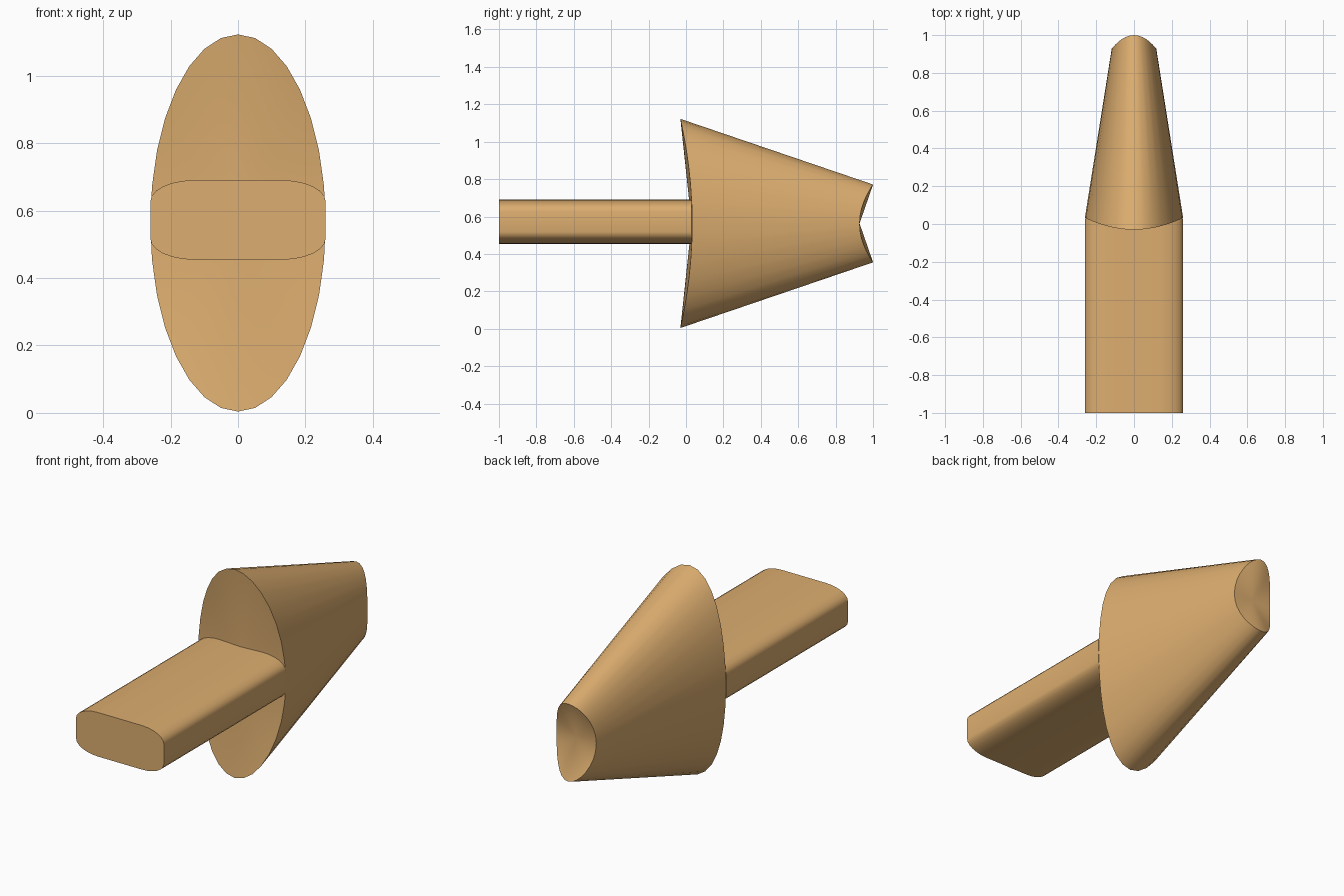
import bpy, bmesh
from math import sin, cos, pi, radians

if "Cube" in bpy.data.objects:
    bpy.data.objects.remove(bpy.data.objects["Cube"])

CZ = 0.563   # height of the central axis
SIDES = 32


def finish(name, bm, mat):
    bmesh.ops.recalc_face_normals(bm, faces=bm.faces[:])
    mesh = bpy.data.meshes.new(name)
    bm.to_mesh(mesh)
    bm.free()
    mesh.materials.append(mat)
    obj = bpy.data.objects.new(name, mesh)
    bpy.context.collection.objects.link(obj)
    bpy.ops.object.select_all(action='DESELECT')
    obj.select_set(True)
    bpy.context.view_layer.objects.active = obj
    bpy.ops.object.shade_smooth_by_angle(angle=radians(35))
    return obj


def bridge(bm, a, b):
    n = len(a)
    for i in range(n):
        j = (i + 1) % n
        bm.faces.new((a[i], a[j], b[j], b[i]))


def saddle_ring(bm, rx, rz, y_side, y_top):
    # oval rim whose depth differs between its sides and its top and bottom
    ring = []
    for i in range(SIDES):
        t = 2 * pi * i / SIDES
        y = y_side + (y_top - y_side) * sin(t) ** 2
        ring.append(bm.verts.new((rx * cos(t), y, CZ + rz * sin(t))))
    return ring


def fan_cap(bm, ring, y):
    centre = bm.verts.new((0, y, CZ))
    for i in range(SIDES):
        bm.faces.new((ring[i], ring[(i + 1) % SIDES], centre))


wood = bpy.data.materials.new("tan")
wood.diffuse_color = (0.72, 0.42, 0.16, 1)
wood.use_nodes = True
wood.node_tree.nodes["Principled BSDF"].inputs["Base Color"].default_value = wood.diffuse_color

# tapered oval head with saddle-shaped end caps
bm = bmesh.new()
front = saddle_ring(bm, 0.26, 0.559, 0.033, -0.03)
back = saddle_ring(bm, 0.118, 0.208, 0.928, 1.0)
bridge(bm, front, back)
fan_cap(bm, front, 0.03)
fan_cap(bm, back, 0.928)
finish("head", bm, wood)

# flat bar handle with elliptical rounded corners
profile = []
for q, (sx, sz) in enumerate([(1, 1), (-1, 1), (-1, -1), (1, -1)]):
    for k in range(7):
        t = pi / 2 * (q + k / 6)
        profile.append((sx * 0.13 + 0.13 * cos(t),
                        0.572 + sz * 0.055 + 0.063 * sin(t)))
bm = bmesh.new()
near, far = ([bm.verts.new((x, y, z)) for x, z in profile] for y in (-1.0, 0.03))
bridge(bm, near, far)
bm.faces.new(near)
bm.faces.new(far)
finish("handle", bm, wood)
